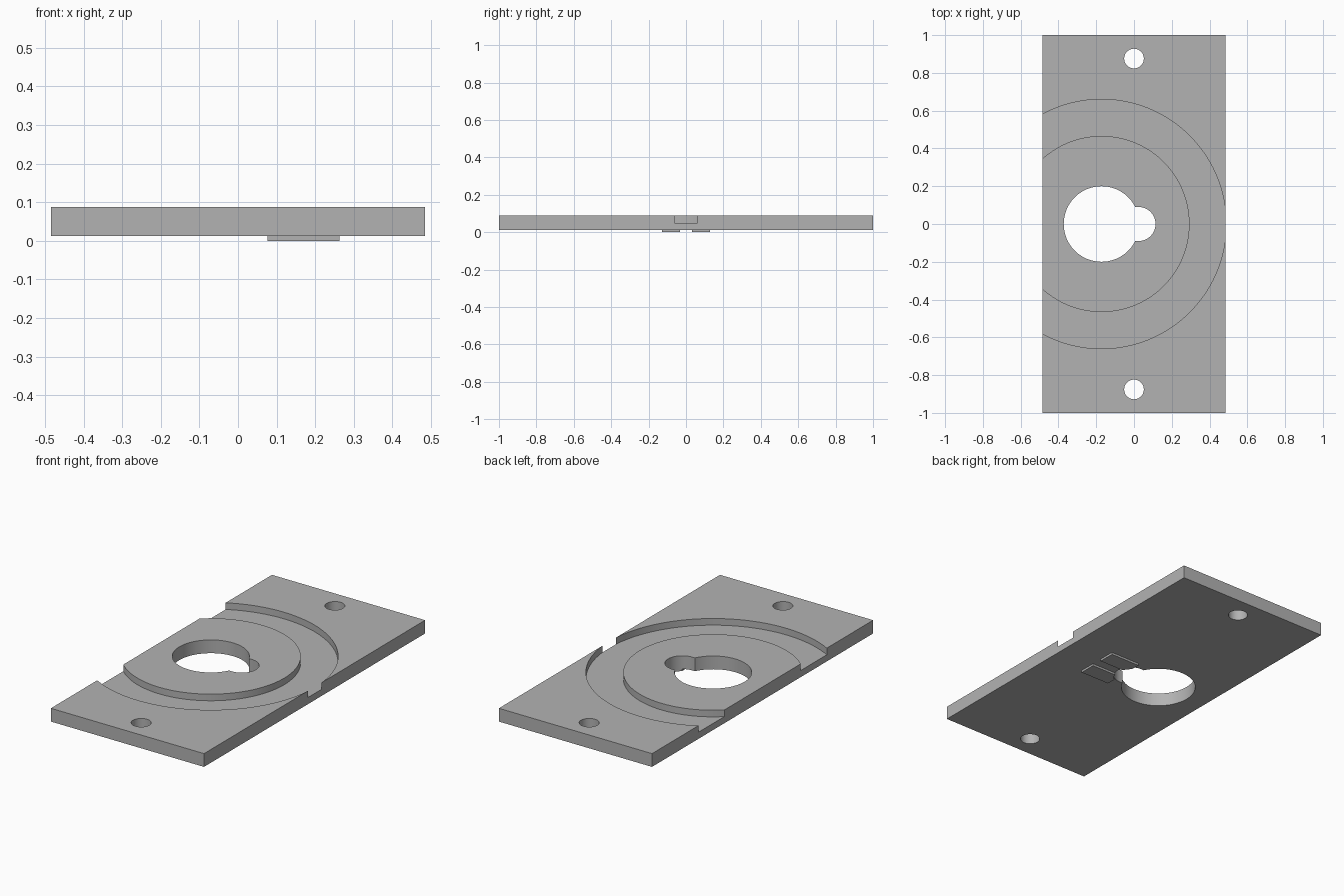
import bpy, bmesh
from math import sin, cos, pi, asin

old = bpy.data.objects.get("Cube")
if old:
    bpy.data.objects.remove(old)

GREY = 0.45
metal = bpy.data.materials.new("plain grey")
metal.use_nodes = True
metal.diffuse_color = (GREY, GREY, GREY, 1)
metal.node_tree.nodes["Principled BSDF"].inputs["Base Color"].default_value = (GREY, GREY, GREY, 1)

BOTTOM, TOP, FLOOR = 0.012, 0.088, 0.05
CENTRE = -0.172


def add_object(name, bm):
    bmesh.ops.recalc_face_normals(bm, faces=bm.faces)
    mesh = bpy.data.meshes.new(name)
    bm.to_mesh(mesh)
    bm.free()
    mesh.materials.append(metal)
    obj = bpy.data.objects.new(name, mesh)
    bpy.context.collection.objects.link(obj)
    return obj


def arc(cx, cy, r, start=0.0, end=2 * pi, steps=96):
    return [(cx + r * cos(start + (end - start) * i / steps),
             cy + r * sin(start + (end - start) * i / steps)) for i in range(steps + 1)]


def prism(name, outline, z0, z1):
    """Extrude a closed outline between two heights."""
    bm = bmesh.new()
    face = bm.faces.new([bm.verts.new((x, y, z0)) for x, y in outline])
    new = bmesh.ops.extrude_face_region(bm, geom=[face])["geom"]
    bmesh.ops.translate(bm, vec=(0, 0, z1 - z0),
                        verts=[v for v in new if isinstance(v, bmesh.types.BMVert)])
    return add_object(name, bm)


def box(name, x0, x1, y0, y1, z0, z1):
    return prism(name, [(x0, y0), (x1, y0), (x1, y1), (x0, y1)], z0, z1)


def ring(name, cx, r0, r1, z0, z1, steps=160):
    """Rectangular section swept around a vertical axis."""
    bm = bmesh.new()
    section = [(r0, z0), (r1, z0), (r1, z1), (r0, z1)]
    loops = []
    for i in range(steps):
        a = 2 * pi * i / steps
        loops.append([bm.verts.new((cx + r * cos(a), r * sin(a), z)) for r, z in section])
    for i, here in enumerate(loops):
        there = loops[(i + 1) % steps]
        for j in range(4):
            k = (j + 1) % 4
            bm.faces.new((here[j], here[k], there[k], there[j]))
    return add_object(name, bm)


def finish(obj, cutters):
    """Cut the part, then smooth only the round walls."""
    bpy.ops.object.select_all(action="DESELECT")
    obj.select_set(True)
    bpy.context.view_layer.objects.active = obj
    for cutter in cutters:
        mod = obj.modifiers.new("cut", "BOOLEAN")
        mod.operation = "DIFFERENCE"
        mod.solver = "EXACT"
        mod.object = cutter
        bpy.ops.object.modifier_apply(modifier=mod.name)
    bpy.ops.object.shade_smooth_by_angle(angle=pi / 6)


# Keyhole outline: large round opening joined to a round-ended slot
HOLE, SLOT = 0.2, 0.09
a = asin(SLOT / HOLE)
keyhole_outline = (arc(CENTRE, 0, HOLE, a, 2 * pi - a)
                   + arc(0.024, 0, SLOT, -pi / 2, pi / 2, 40))
keyhole = prism("keyhole_cutter", keyhole_outline, -0.1, 0.2)

# Ring groove and the two screw holes
groove = ring("groove_cutter", CENTRE, 0.466, 0.66, FLOOR, 0.2)
screws = [prism("screw_hole_cutter", arc(0, y, 0.052, steps=48)[:-1], -0.1, 0.2)
          for y in (-0.876, 0.876)]

# Base plate
plate = box("base_plate", -0.485, 0.485, -1, 1, BOTTOM, TOP)
finish(plate, [groove, keyhole] + screws)

# Pads under the plate, on either side of the slot
for name, y in (("front_pad", -0.08), ("back_pad", 0.08)):
    pad = box(name, 0.077, 0.263, y - 0.048, y + 0.048, 0, BOTTOM)
    finish(pad, [keyhole])

for cutter in [groove, keyhole] + screws:
    bpy.data.objects.remove(cutter)
